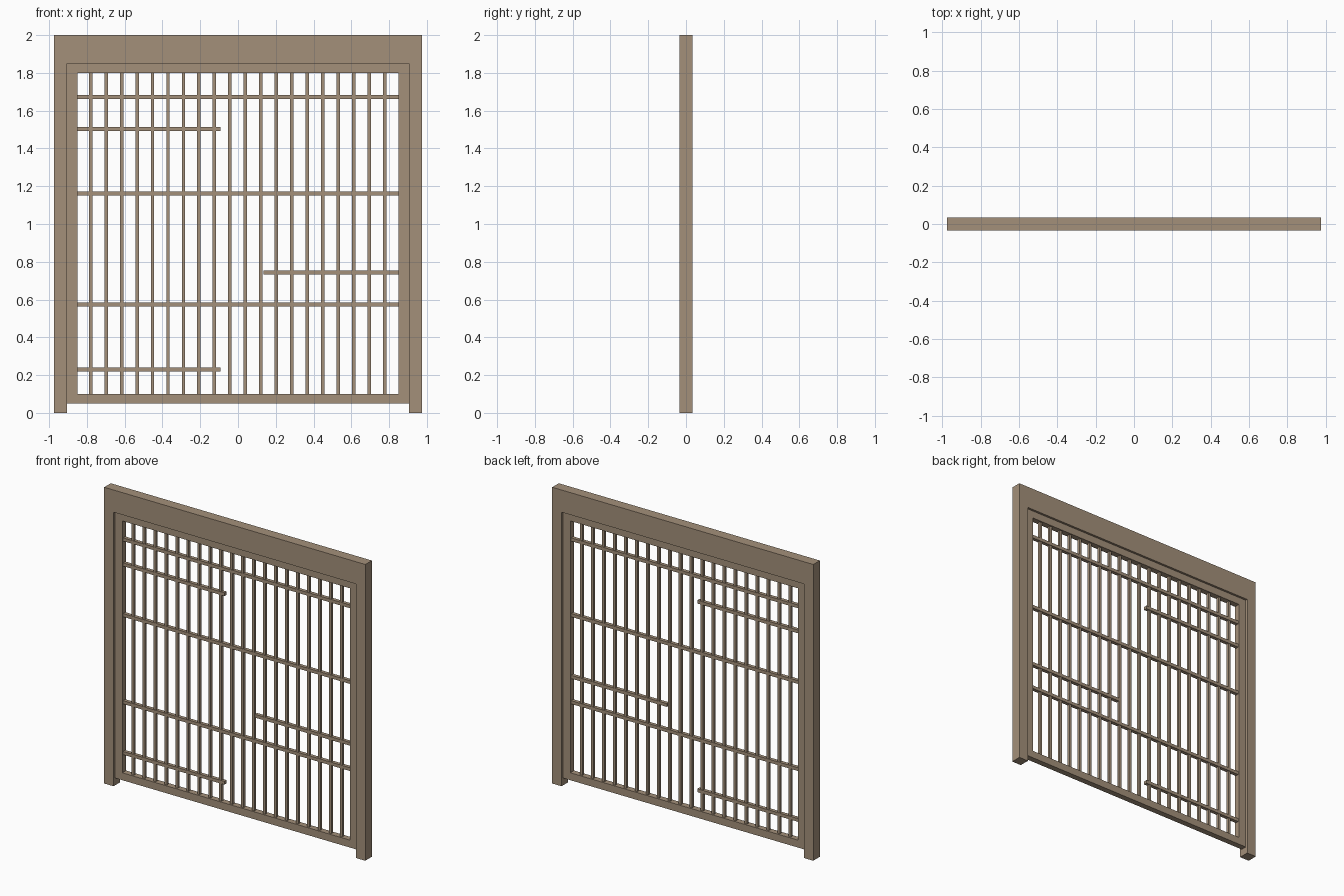
import bpy
import bmesh
from mathutils import Matrix, Vector

cube = bpy.data.objects.get("Cube")
if cube:
    bpy.data.objects.remove(cube, do_unlink=True)

wood = bpy.data.materials.new("weathered_brown_wood")
wood.use_nodes = True
COLOUR = (0.37, 0.28, 0.195, 1.0)
wood.diffuse_color = COLOUR
wood.node_tree.nodes["Principled BSDF"].inputs["Base Color"].default_value = COLOUR


def finish(name, bm):
    bmesh.ops.recalc_face_normals(bm, faces=bm.faces)
    mesh = bpy.data.meshes.new(name)
    bm.to_mesh(mesh)
    bm.free()
    mesh.materials.append(wood)
    obj = bpy.data.objects.new(name, mesh)
    bpy.context.collection.objects.link(obj)
    return obj


def slab(name, points, faces, depth):
    """Flat x-z outline, extruded evenly about y = 0."""
    bm = bmesh.new()
    verts = [bm.verts.new((x, -depth / 2, z)) for x, z in points]
    flat = [bm.faces.new([verts[i] for i in f]) for f in faces]
    ext = bmesh.ops.extrude_face_region(bm, geom=flat, use_keep_orig=True)
    moved = [g for g in ext["geom"] if isinstance(g, bmesh.types.BMVert)]
    bmesh.ops.translate(bm, verts=moved, vec=(0, depth, 0))
    return finish(name, bm)


def bar(name, x0, x1, z0, z1, depth):
    bm = bmesh.new()
    bmesh.ops.create_cube(bm, size=1, matrix=Matrix.Diagonal((x1 - x0, depth, z1 - z0, 1)))
    obj = finish(name, bm)
    obj.location = Vector(((x0 + x1) / 2, 0, (z0 + z1) / 2))
    return obj


def rect(half, bottom, top):
    return [(-half, bottom), (half, bottom), (half, top), (-half, top)]


# Outer surround: two posts and a deep lintel in one piece
W, P, H, LINTEL = 0.975, 0.905, 2.0, 1.85
slab("door_surround",
     [(-W, 0), (-P, 0), (-P, LINTEL), (P, LINTEL), (P, 0), (W, 0), (W, H), (-W, H)],
     [range(8)], 0.07)

# Recessed panel frame
HALF, LOW, HIGH = 0.85, 0.10, 1.80
slab("panel_frame", rect(P, 0.05, LINTEL) + rect(HALF, LOW, HIGH),
     [(i, (i + 1) % 4, (i + 1) % 4 + 4, i + 4) for i in range(4)], 0.04)

# Evenly spaced upright slats
COUNT, PITCH = 20, 0.0819
for i in range(COUNT):
    x = -0.002 + (i - (COUNT - 1) / 2) * PITCH
    bar(f"upright_slat_{i + 1}", x - 0.009, x + 0.009, LOW, HIGH, 0.018)

# Cross rails: three full width, three stopping part way
rails = {
    "top_rail": (-HALF, HALF, 1.672),
    "middle_rail": (-HALF, HALF, 1.161),
    "lower_rail": (-HALF, HALF, 0.573),
    "upper_short_rail": (-HALF, -0.093, 1.503),
    "bottom_short_rail": (-HALF, -0.093, 0.23),
    "left_short_rail": (0.135, HALF, 0.744),
}
for name, (x0, x1, z) in rails.items():
    bar(name, x0, x1, z - 0.011, z + 0.011, 0.024)
